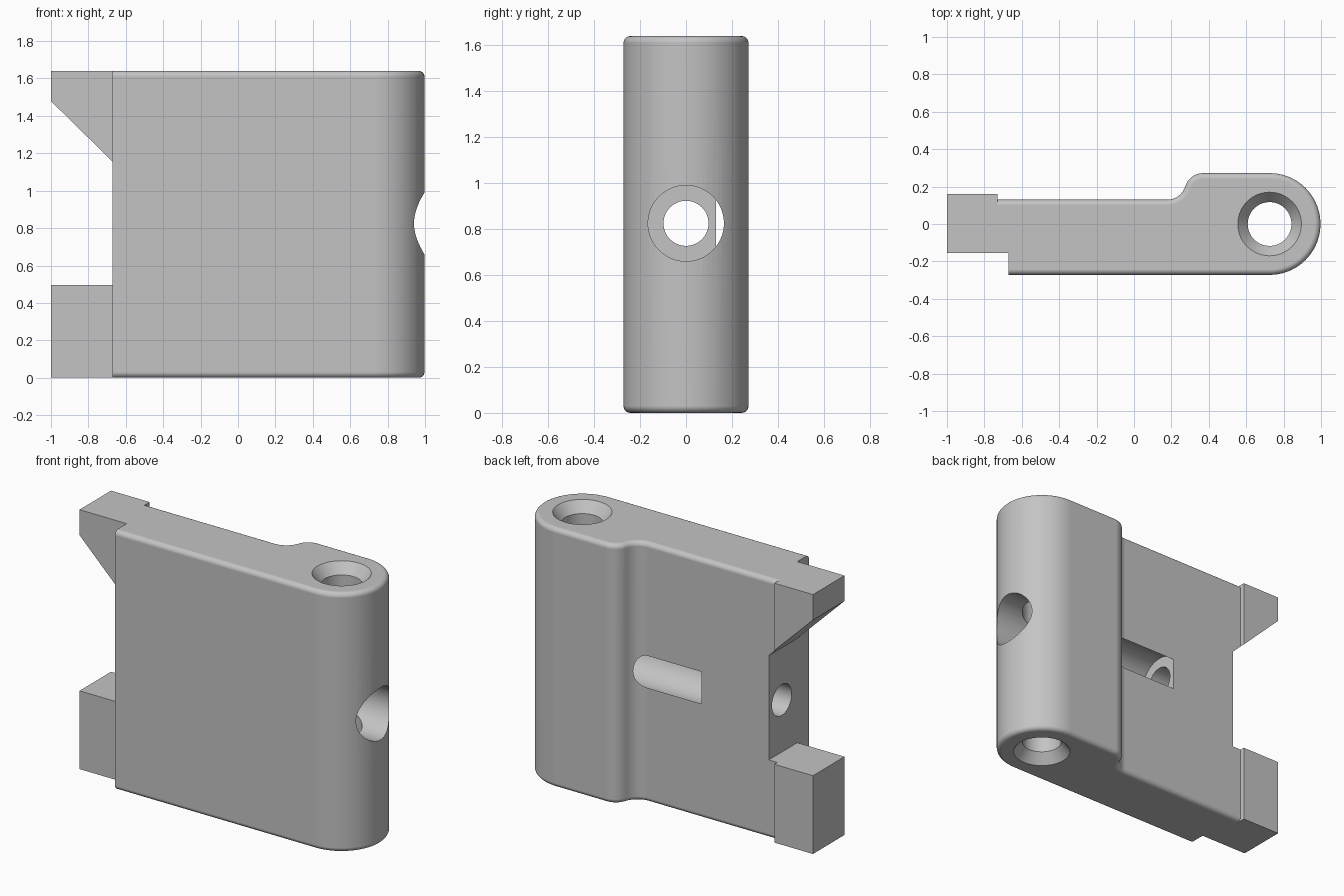
import bpy, bmesh, math
from mathutils import Matrix, Vector

if "Cube" in bpy.data.objects:
    bpy.data.objects.remove(bpy.data.objects["Cube"], do_unlink=True)

HEIGHT = 1.64
MID = 0.825          # height of the cross bore
BARREL_X = 0.725     # axis of the hinge barrel
R = 0.272            # barrel radius
BACK = 0.13          # rear face of the thin plate
SHOULDER = -0.67     # front shoulder beside the tabs
TAB_IN = -0.73       # inner end of the raised tab pads

grey = bpy.data.materials.new("plain_grey")
grey.use_nodes = True
grey.diffuse_color = (0.55, 0.55, 0.55, 1)
grey.node_tree.nodes["Principled BSDF"].inputs["Base Color"].default_value = (0.55, 0.55, 0.55, 1)


def finish(bm, name):
    bmesh.ops.recalc_face_normals(bm, faces=bm.faces)
    mesh = bpy.data.meshes.new(name)
    bm.to_mesh(mesh)
    bm.free()
    mesh.materials.append(grey)
    ob = bpy.data.objects.new(name, mesh)
    bpy.context.collection.objects.link(ob)
    return ob


def prism(points, direction):
    """Extrude a closed outline along a direction."""
    bm = bmesh.new()
    face = bm.faces.new([bm.verts.new(p) for p in points])
    out = bmesh.ops.extrude_face_region(bm, geom=[face])
    moved = [g for g in out["geom"] if isinstance(g, bmesh.types.BMVert)]
    bmesh.ops.translate(bm, verts=moved, vec=direction)
    return bm


def lathe(name, profile, matrix, n=72):
    """Turned solid from (radius, height) pairs."""
    bm = bmesh.new()
    rings = []
    for r, h in profile:
        rings.append([bm.verts.new(matrix @ Vector((r * math.cos(a), r * math.sin(a), h)))
                      for a in (math.tau * i / n for i in range(n))])
    for low, high in zip(rings, rings[1:]):
        for i in range(n):
            j = (i + 1) % n
            bm.faces.new((low[i], low[j], high[j], high[i]))
    bm.faces.new(rings[0][::-1])
    bm.faces.new(rings[-1])
    return finish(bm, name)


def arc(cx, cy, r, start, end, n):
    return [(cx + r * math.cos(math.radians(start + (end - start) * i / n)),
             cy + r * math.sin(math.radians(start + (end - start) * i / n)), 0)
            for i in range(n + 1)]


def combine(target, tool, operation):
    mod = target.modifiers.new(tool.name, "BOOLEAN")
    mod.operation = operation
    mod.solver = "EXACT"
    mod.object = tool
    bpy.context.view_layer.objects.active = target
    bpy.ops.object.modifier_apply(modifier=mod.name)
    bpy.data.objects.remove(tool, do_unlink=True)


# Hinge leaf: thin plate sweeping into a round barrel
sweep = 72.8
fillet = (R - BACK) / (2 * (1 - math.cos(math.radians(sweep))))
run = 2 * fillet * math.sin(math.radians(sweep))
outline = [(TAB_IN, -0.155, 0), (SHOULDER, -0.155, 0), (SHOULDER, -R, 0)]
outline += arc(BARREL_X, 0, R, -90, 90, 36)
outline += arc(0.37, R - fillet, fillet, 90, 90 + sweep, 9)
outline += arc(0.37 - run, BACK + fillet, fillet, sweep - 90, -90, 9)[1:]
outline += [(TAB_IN, BACK, 0)]
bm = prism(outline, (0, 0, HEIGHT))


def is_rim(edge):
    a, b = (v.co for v in edge.verts)
    if abs(a.z - b.z) > 0.01:
        return False
    at_end = max(a.x, b.x) < SHOULDER + 0.01
    return not at_end


# Rounded top and bottom rims
bmesh.ops.bevel(bm, geom=[e for e in bm.edges if is_rim(e)], offset=0.03,
                segments=5, profile=0.5, affect="EDGES", clamp_overlap=False)
leaf = finish(bm, "hinge_leaf")

# Raised tab pads at the far end
pad = finish(prism([(-1, -0.155, 0), (TAB_IN, -0.155, 0), (TAB_IN, 0.16, 0), (-1, 0.16, 0)],
                   (0, 0, HEIGHT)), "tab_pad")
combine(leaf, pad, "UNION")

# Gap between the square lower tab and the sloped upper tab
gap = finish(prism([(-1.1, -1, 0.495), (SHOULDER, -1, 0.495),
                    (SHOULDER, -1, 1.155), (-1.1, -1, 1.577)], (0, 2, 0)), "tab_gap")
combine(leaf, gap, "DIFFERENCE")

# Pin bore with a countersink at each end
bore = lathe("pin_bore", [(0.223, -0.065), (0.117, 0.065),
                          (0.117, HEIGHT - 0.065), (0.223, HEIGHT + 0.065)],
             Matrix.Translation((BARREL_X, 0, 0)))
combine(leaf, bore, "DIFFERENCE")

# Stepped cross bore, breaking out through the rear of the plate
cross = lathe("cross_bore", [(0.098, -0.9), (0.098, -0.2), (0.165, -0.2), (0.165, 1.1)],
              Matrix.Translation((0, 0, MID)) @ Matrix.Rotation(math.pi / 2, 4, "Y"))
combine(leaf, cross, "DIFFERENCE")

# Smooth curves with crisp edges
bpy.ops.object.select_all(action="DESELECT")
leaf.select_set(True)
bpy.context.view_layer.objects.active = leaf
bpy.ops.object.shade_smooth_by_angle(angle=math.radians(30))
weighted = leaf.modifiers.new("weighted_normals", "WEIGHTED_NORMAL")
weighted.keep_sharp = True
